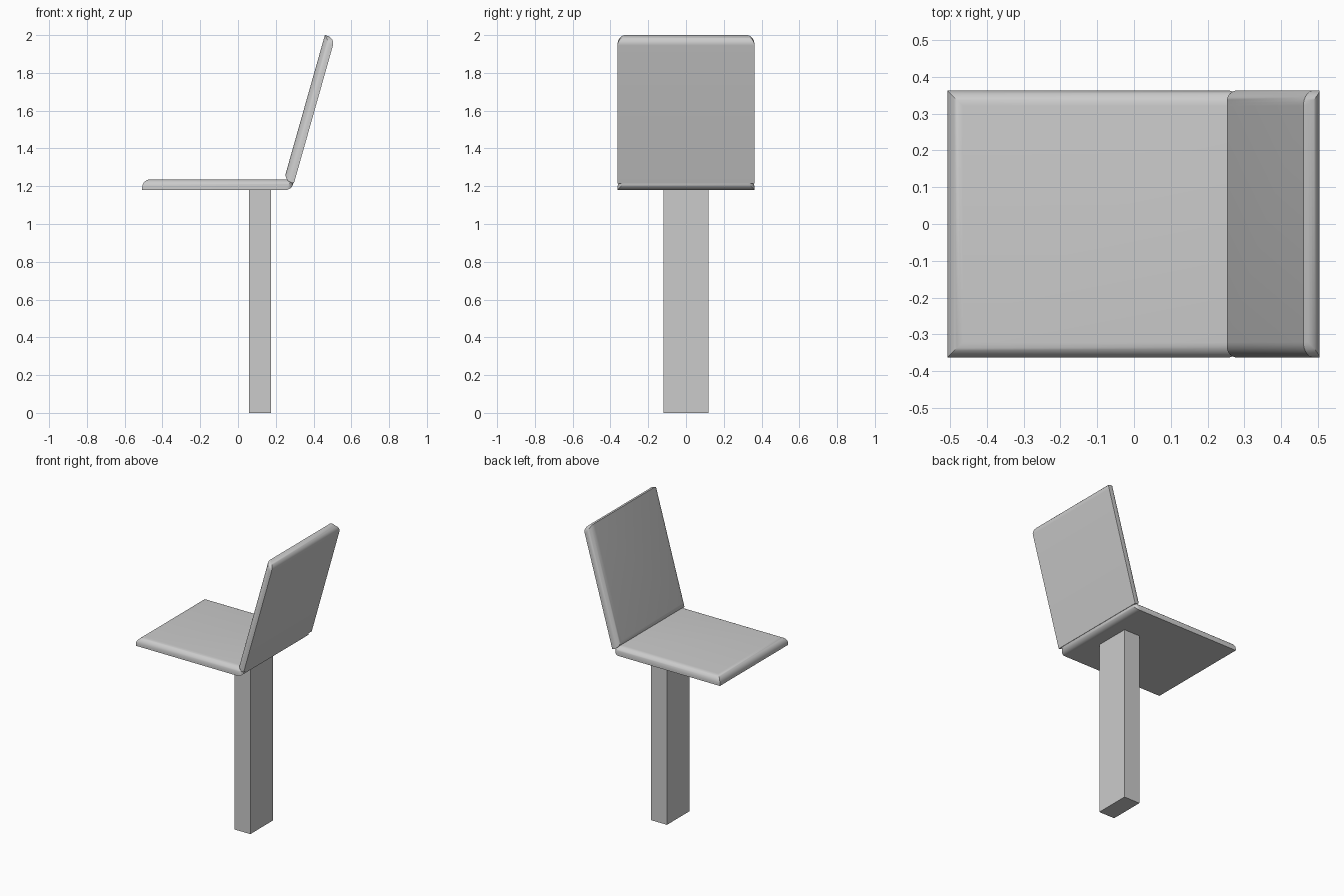
import bpy, bmesh, math
from mathutils import Matrix, Vector

if "Cube" in bpy.data.objects:
    bpy.data.objects.remove(bpy.data.objects["Cube"])

EPS = 1e-5


def box(bm, lo, hi):
    size = Vector(hi) - Vector(lo)
    mid = (Vector(hi) + Vector(lo)) / 2
    bmesh.ops.create_cube(bm, size=1, matrix=Matrix.Translation(mid) @ Matrix.Diagonal((*size, 1)))


def finish(bm, name, smooth=False):
    mesh = bpy.data.meshes.new(name)
    bm.to_mesh(mesh)
    bm.free()
    obj = bpy.data.objects.new(name, mesh)
    bpy.context.collection.objects.link(obj)
    if smooth:
        bpy.ops.object.select_all(action='DESELECT')
        obj.select_set(True)
        bpy.context.view_layer.objects.active = obj
        bpy.ops.object.shade_smooth_by_angle(angle=math.radians(30))
    return obj


def panel(name, length=0.80, half=0.363, thick=0.056, radius=0.042):
    """Slab starting at local x = 0, rounded along one continuous chain of edges."""
    bm = bmesh.new()
    box(bm, (0, -half, 0), (length, half, thick))

    def rounded(e):
        m = (e.verts[0].co + e.verts[1].co) / 2
        top, bottom = m.z > thick - EPS, m.z < EPS
        near, far = m.x < EPS, m.x > length - EPS
        side = abs(m.y) > half - EPS
        return (top and (near or side)) or (far and (side or bottom)) and not (top and far)

    bmesh.ops.bevel(bm, geom=[e for e in bm.edges if rounded(e)], offset=radius,
                    offset_type='OFFSET', segments=8, profile=0.5, affect='EDGES',
                    clamp_overlap=False)
    return finish(bm, name, smooth=True)


# Seat slab
seat = panel("seat")
seat.location = (-0.507, 0, 1.18)

# Backrest: the same slab stood up and leaning back
backrest = panel("backrest")
backrest.location = (0.296, 0, 1.215)
backrest.rotation_euler = (0, math.radians(-74.2), 0)

# Support post
bm = bmesh.new()
box(bm, (0.058, -0.12, 0), (0.176, 0.12, 1.18))
finish(bm, "post")
